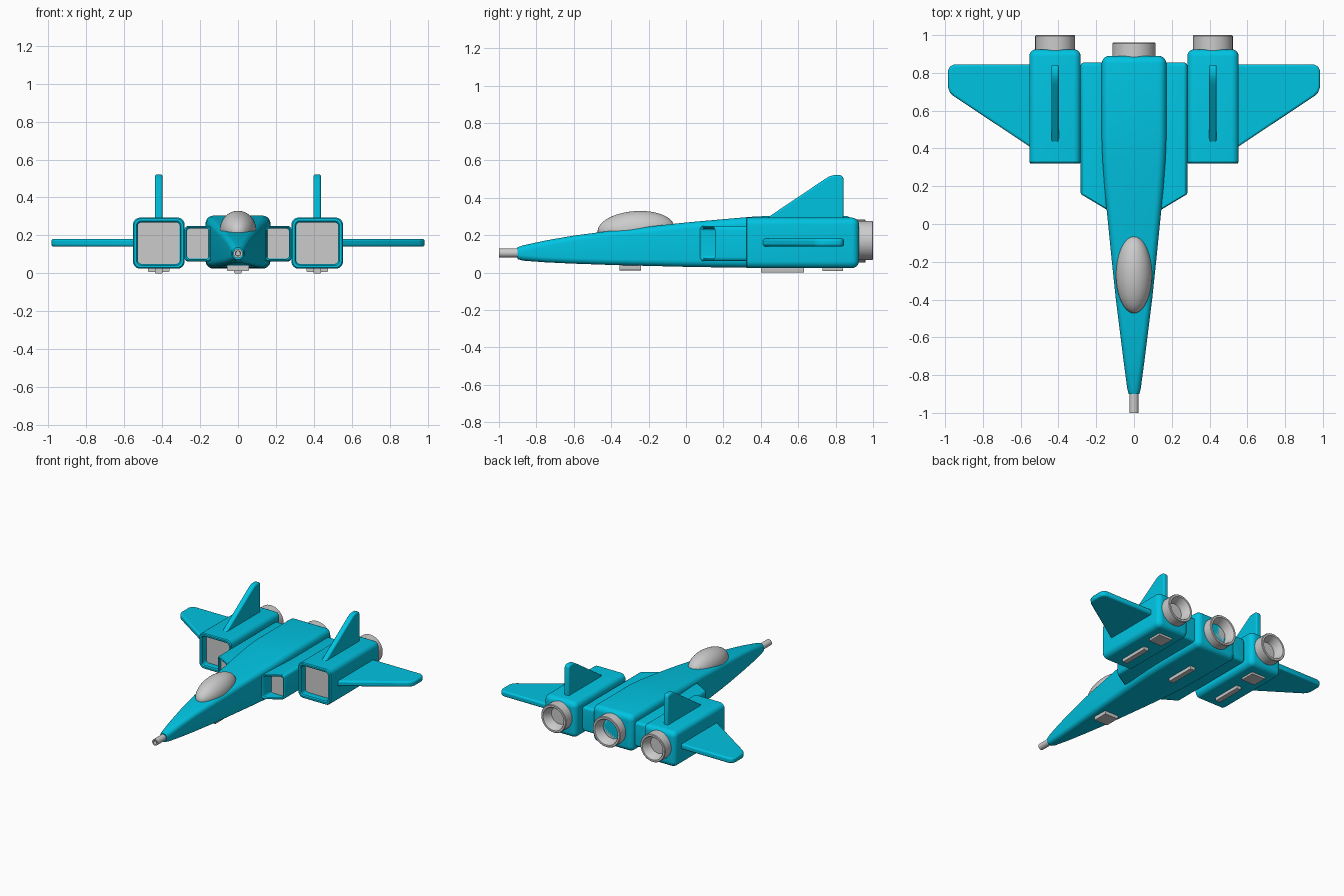
import bpy, bmesh
from math import sin, cos, pi, radians

if "Cube" in bpy.data.objects:
    bpy.data.objects.remove(bpy.data.objects["Cube"])

blue = bpy.data.materials.new("cyan_paint")
blue.diffuse_color = (0.0, 0.55, 0.76, 1)
blue.use_nodes = True
blue.node_tree.nodes["Principled BSDF"].inputs["Base Color"].default_value = blue.diffuse_color


def finish(name, bm, mat=None, mirror=False, bevel=0):
    bmesh.ops.remove_doubles(bm, verts=bm.verts, dist=1e-5)
    bmesh.ops.recalc_face_normals(bm, faces=bm.faces)
    me = bpy.data.meshes.new(name)
    bm.to_mesh(me)
    bm.free()
    ob = bpy.data.objects.new(name, me)
    bpy.context.collection.objects.link(ob)
    if mat:
        me.materials.append(mat)
    if bevel:
        b = ob.modifiers.new("bevel", 'BEVEL')
        b.width, b.segments, b.limit_method = bevel, 3, 'ANGLE'
    if mirror:
        ob.modifiers.new("mirror", 'MIRROR')
    bpy.ops.object.select_all(action='DESELECT')
    bpy.context.view_layer.objects.active = ob
    ob.select_set(True)
    bpy.ops.object.shade_smooth_by_angle(angle=radians(35))
    return ob


def loft(name, rings, mat=None, mirror=False, seg=6):
    """Rounded-rectangle rings along y: (y, cx, cz, half_w, half_h, radius[, slant])."""
    bm = bmesh.new()
    prev = None
    for i, (y, cx, cz, hw, hh, r, *s) in enumerate(rings):
        slant = s[0] if s else 0
        ring = []
        for q, (sx, sz) in enumerate(((1, 1), (-1, 1), (-1, -1), (1, -1))):
            for k in range(seg + 1):
                a = (q + k / seg) * pi / 2
                dx = sx * (hw - r) + r * cos(a)
                ring.append(bm.verts.new((cx + dx, y + slant * dx, cz + sz * (hh - r) + r * sin(a))))
        n = len(ring)
        if prev:
            for k in range(n):
                bm.faces.new((prev[k], prev[(k + 1) % n], ring[(k + 1) % n], ring[k]))
        if i in (0, len(rings) - 1):
            bm.faces.new(ring)
        prev = ring
    return finish(name, bm, mat, mirror)


def rounded_end(y, cx, cz, hw, hh, r, e):
    """Rings that round off a rear edge by radius e, ending at y."""
    out = []
    for k in range(6):
        a = k / 5 * pi / 2
        d = e * (1 - cos(a))
        out.append((y - e + e * sin(a), cx, cz, hw - d, hh - d, max(r - d * 0.8, 0.004)))
    return out


def plate(name, outline, axis, lo, hi, mat, bevel):
    """Extrude a 2D outline: axis z takes (x, y), axis x takes (y, z)."""
    bm = bmesh.new()
    put = (lambda p, t: (p[0], p[1], t)) if axis == 'z' else (lambda p, t: (t, p[0], p[1]))
    a = [bm.verts.new(put(p, lo)) for p in outline]
    b = [bm.verts.new(put(p, hi)) for p in outline]
    bm.faces.new(a)
    bm.faces.new(b)
    for k in range(len(a)):
        j = (k + 1) % len(a)
        bm.faces.new((a[k], a[j], b[j], b[k]))
    return finish(name, bm, mat, True, bevel)


def block(name, cx, y0, y1, z0, z1, hw, mirror=False):
    return loft(name, [(y, cx, (z0 + z1) / 2, hw, (z1 - z0) / 2, 0.004) for y in (y0, y1)], None, mirror, 2)


# Fuselage: y, half width, bottom, top, corner radius
body = [(-0.90, 0.028, 0.072, 0.136, 0.026), (-0.87, 0.036, 0.064, 0.146, 0.03),
        (-0.75, 0.052, 0.055, 0.172, 0.03), (-0.60, 0.071, 0.048, 0.198, 0.03),
        (-0.40, 0.096, 0.041, 0.224, 0.032), (-0.20, 0.117, 0.036, 0.246, 0.034),
        (0.0, 0.137, 0.031, 0.268, 0.036), (0.18, 0.155, 0.028, 0.284, 0.038),
        (0.34, 0.167, 0.026, 0.298, 0.04), (0.45, 0.171, 0.025, 0.304, 0.04)]
rings = [(y, 0, (b + t) / 2, w, (t - b) / 2, r) for y, w, b, t, r in body]
loft("fuselage", rings + rounded_end(0.89, 0, 0.1645, 0.171, 0.1395, 0.04, 0.04), blue)

# Nose probe, hollow at the tip
loft("nose_probe", [(y, 0, 0.105, r, r, r) for y, r in
                    ((-0.96, 0.012), (-1, 0.014), (-1, 0.024), (-0.88, 0.024))])

# Canopy
bpy.ops.mesh.primitive_uv_sphere_add(segments=40, ring_count=24, location=(0, -0.268, 0.232),
                                     rotation=(radians(4), 0, 0))
canopy = bpy.context.object
canopy.name = "canopy"
canopy.scale = (0.095, 0.205, 0.097)
bpy.ops.object.shade_smooth()

# Side air intakes with slanted mouths
ix, iz, hw, hh = 0.211, 0.156, 0.072, 0.094
loft("side_intake", [(0.185, ix, iz, hw - 0.014, hh - 0.014, 0.014),
                     (0.122, ix, iz, hw - 0.014, hh - 0.014, 0.014, 0.6),
                     (0.116, ix, iz, hw - 0.008, hh - 0.008, 0.018, 0.6),
                     (0.116, ix, iz, hw - 0.004, hh - 0.004, 0.02, 0.6),
                     (0.122, ix, iz, hw, hh, 0.022, 0.6)]
     + rounded_end(0.855, ix, iz, hw, hh, 0.022, 0.02), blue, True)
loft("side_intake_panel", [(y, ix, iz, hw - 0.015, hh - 0.015, 0.013) for y in (0.18, 0.184)], None, True)

# Engine nacelles with recessed fronts
nx, nz, hw, hh = 0.418, 0.159, 0.136, 0.135
loft("engine_nacelle", [(0.38, nx, nz, hw - 0.025, hh - 0.025, 0.02),
                        (0.328, nx, nz, hw - 0.025, hh - 0.025, 0.02),
                        (0.32, nx, nz, hw - 0.018, hh - 0.018, 0.026),
                        (0.32, nx, nz, hw - 0.006, hh - 0.006, 0.034),
                        (0.327, nx, nz, hw, hh, 0.038)]
     + rounded_end(0.925, nx, nz, hw, hh, 0.038, 0.038), blue, True)
loft("nacelle_panel", [(y, nx, nz, hw - 0.026, hh - 0.026, 0.019) for y in (0.374, 0.379)], None, True)

# Exhaust nozzles
for name, cx, cz, end, r, mir in (("center_nozzle", 0, 0.168, 0.96, 0.115, False),
                                  ("side_nozzle", nx, 0.172, 1.0, 0.105, True)):
    prof = [(end - 0.12, r), (end - 0.004, r), (end, r - 0.004), (end, r - 0.018),
            (end - 0.004, r - 0.022), (end - 0.07, r - 0.04)]
    loft(name, [(y, cx, cz, q, q, q) for y, q in prof], None, mir, 10)

# Wings and tail fins
plate("wing", [(0.53, 0.395), (0.955, 0.677), (0.975, 0.697), (0.985, 0.725), (0.985, 0.81),
               (0.975, 0.835), (0.95, 0.845), (0.53, 0.845)], 'z', 0.14, 0.182, blue, 0.012)
plate("tail_fin", [(0.40, 0.27), (0.735, 0.495), (0.765, 0.514), (0.79, 0.521), (0.825, 0.521),
                   (0.838, 0.515), (0.843, 0.50), (0.843, 0.27)], 'x', 0.398, 0.438, blue, 0.01)

# Underside pads and skids
block("nose_pad", 0, -0.355, -0.24, 0.012, 0.06, 0.057)
block("nacelle_pad", nx, 0.73, 0.84, 0.008, 0.05, 0.057, True)
block("center_skid", 0, 0.40, 0.63, 0, 0.05, 0.02)
block("nacelle_skid", nx, 0.40, 0.63, 0, 0.05, 0.02, True)
